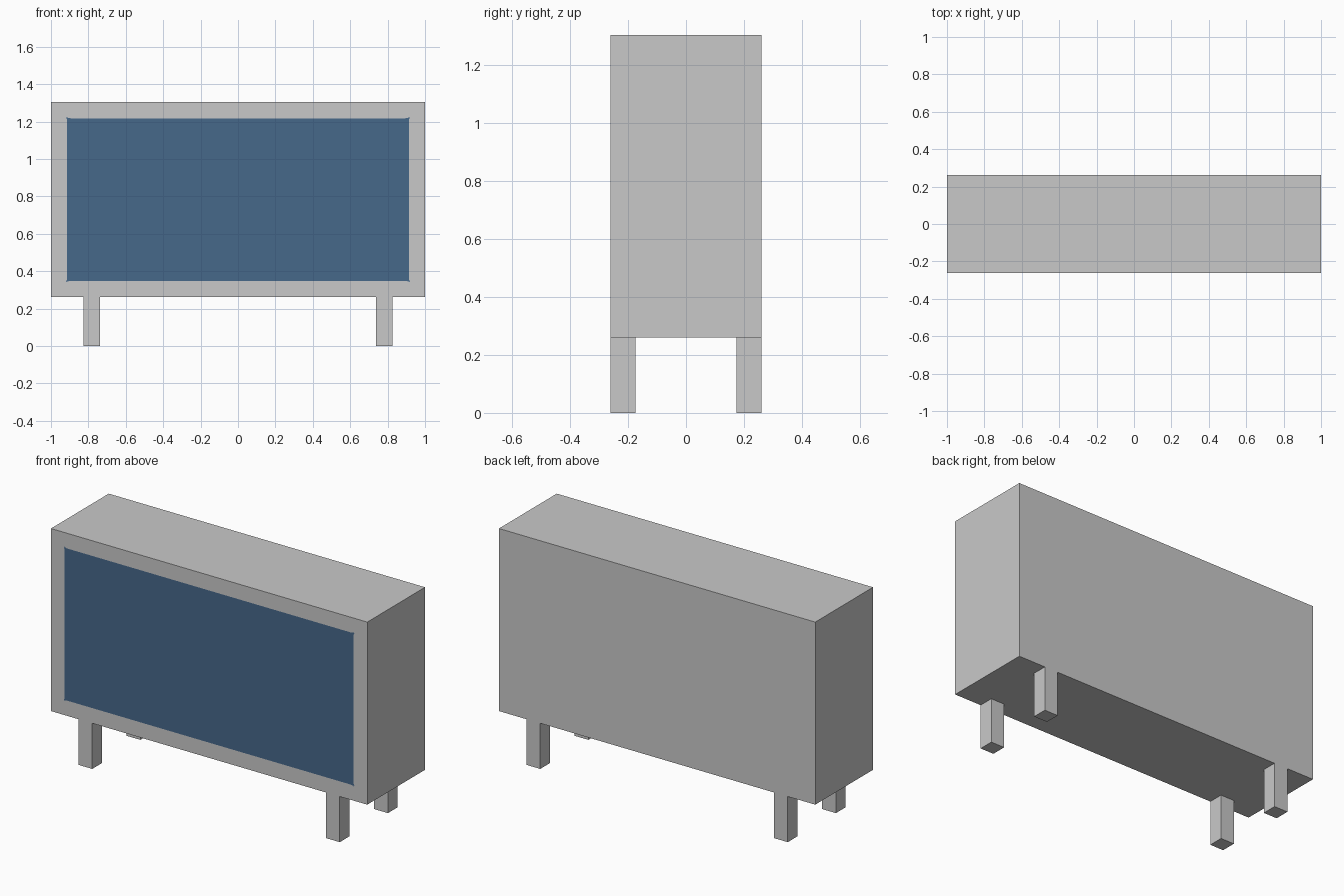
import bpy, bmesh
from mathutils import Matrix, Vector

if "Cube" in bpy.data.objects:
    bpy.data.objects.remove(bpy.data.objects["Cube"])

U = 2 / 23  # module: the model is 23 x 6 x 15 modules


def material(name, rgb):
    m = bpy.data.materials.new(name)
    m.diffuse_color = (*rgb, 1)
    m.use_nodes = True
    m.node_tree.nodes["Principled BSDF"].inputs["Base Color"].default_value = m.diffuse_color
    return m


grey = material("light_grey", (0.584, 0.584, 0.584))
blue = material("slate_blue", (0.061, 0.138, 0.254))


def box_mesh(size, centre):
    bm = bmesh.new()
    bmesh.ops.create_cube(bm, size=1, matrix=Matrix.Translation(Vector(centre) * U)
                          @ Matrix.Diagonal((*(Vector(size) * U), 1)))
    return bm


def add_object(name, bm, mats):
    mesh = bpy.data.meshes.new(name)
    bm.to_mesh(mesh)
    bm.free()
    for m in mats:
        mesh.materials.append(m)
    bpy.context.collection.objects.link(bpy.data.objects.new(name, mesh))


# Cabinet with the panel inset flush into its front face
bm = box_mesh((23, 6, 12), (0, 0, 9))
bm.normal_update()
panel = min(bm.faces, key=lambda f: f.normal.y)
bmesh.ops.inset_region(bm, faces=[panel], thickness=U, use_even_offset=True)
panel.material_index = 1
# Slightly rounded panel corners
bmesh.ops.bevel(bm, geom=list(panel.verts), offset=0.017, segments=3,
                profile=0.5, affect='VERTICES')
# Only the panel itself stays blue
for f in bm.faces:
    inside = all(abs(v.co.x) < 10.6 * U and v.co.y < 0 for v in f.verts)
    f.material_index = 1 if inside else 0
add_object("cabinet", bm, [grey, blue])

# Four square legs, flush with the front and back
for sx, side in ((-1, "left"), (1, "right")):
    for sy, end in ((-1, "front"), (1, "back")):
        leg = box_mesh((1, 1, 3), (sx * 9, sy * 2.5, 1.5))
        add_object(f"{end}_{side}_leg", leg, [grey])
